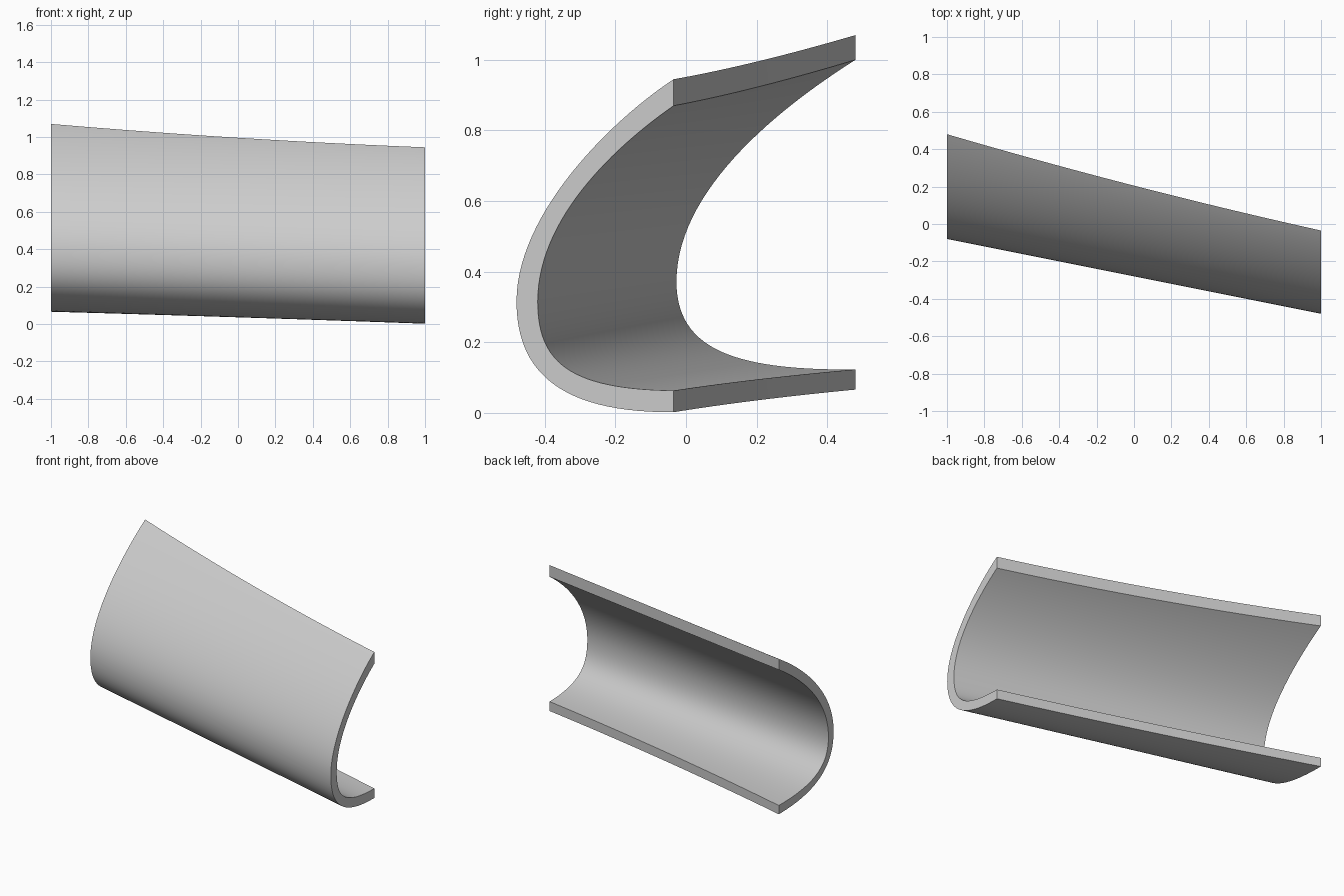
import bpy
import bmesh
import math
from mathutils import Vector
from mathutils.geometry import interpolate_bezier

cube = bpy.data.objects.get("Cube")
if cube:
    bpy.data.objects.remove(cube, do_unlink=True)

STEPS = 28      # points per curve half
SPANS = 24      # divisions along the length

# End sections in (y, z): two joined Bezier curves, top rim to front to bottom rim
right_end = {
    "outer": [(0.48, 1.07), (0.236, 0.922), (-0.08, 0.66), (-0.08, 0.39),
              (-0.08, 0.166), (0.095, 0.065), (0.48, 0.066)],
    "inner": [(0.48, 1.0), (0.236, 0.846), (-0.027, 0.619), (-0.027, 0.372),
              (-0.027, 0.18), (0.137, 0.12), (0.48, 0.123)],
}
left_end = {
    "outer": [(-0.035, 0.945), (-0.216, 0.826), (-0.48, 0.562), (-0.48, 0.316),
              (-0.48, 0.129), (-0.372, 0.0), (-0.035, 0.002)],
    "inner": [(-0.035, 0.87), (-0.216, 0.744), (-0.42, 0.542), (-0.42, 0.316),
              (-0.42, 0.146), (-0.335, 0.067), (-0.035, 0.063)],
}


def curve(handles):
    p = [Vector((0, y, z)) for y, z in handles]
    upper = interpolate_bezier(p[0], p[1], p[2], p[3], STEPS + 1)
    lower = interpolate_bezier(p[3], p[4], p[5], p[6], STEPS + 1)
    return upper + lower[1:]


def section(t, side):
    """Blend the end curves; the rims bow slightly along the length."""
    a, b = curve(right_end[side]), curve(left_end[side])
    pts = [p.lerp(q, t) for p, q in zip(a, b)]
    front, rim = pts[STEPS].y, pts[0].y
    bow = 4 * t * (1 - t)
    for i, p in enumerate(pts):
        w = bow * ((p.y - front) / (rim - front)) ** 2
        p.x = -1 + 2 * t
        p.y -= 0.0175 * w
        p.z += (-0.0115 if i < STEPS else 0.002) * w
    return pts


# Curved shell: closed rings lofted along x
bm = bmesh.new()
rings = []
for s in range(SPANS + 1):
    t = s / SPANS
    pts = section(t, "outer") + section(t, "inner")[::-1]
    rings.append([bm.verts.new(p) for p in pts])
n = len(rings[0])
for r0, r1 in zip(rings, rings[1:]):
    for i in range(n):
        j = (i + 1) % n
        bm.faces.new((r0[i], r0[j], r1[j], r1[i]))

# End faces
for ring in (rings[0], rings[-1]):
    for i in range(n // 2 - 1):
        bm.faces.new((ring[i], ring[i + 1], ring[n - 2 - i], ring[n - 1 - i]))
bmesh.ops.recalc_face_normals(bm, faces=bm.faces)

mesh = bpy.data.meshes.new("curved_shell")
bm.to_mesh(mesh)
bm.free()
shell = bpy.data.objects.new("curved_shell", mesh)
bpy.context.collection.objects.link(shell)

# Material
grey = bpy.data.materials.new("light_grey")
grey.use_nodes = True
colour = (0.6, 0.6, 0.6, 1)
grey.diffuse_color = colour
grey.node_tree.nodes["Principled BSDF"].inputs["Base Color"].default_value = colour
mesh.materials.append(grey)

# Smooth skin with crisp rims
bpy.ops.object.select_all(action="DESELECT")
shell.select_set(True)
bpy.context.view_layer.objects.active = shell
bpy.ops.object.shade_smooth_by_angle(angle=math.radians(30))
